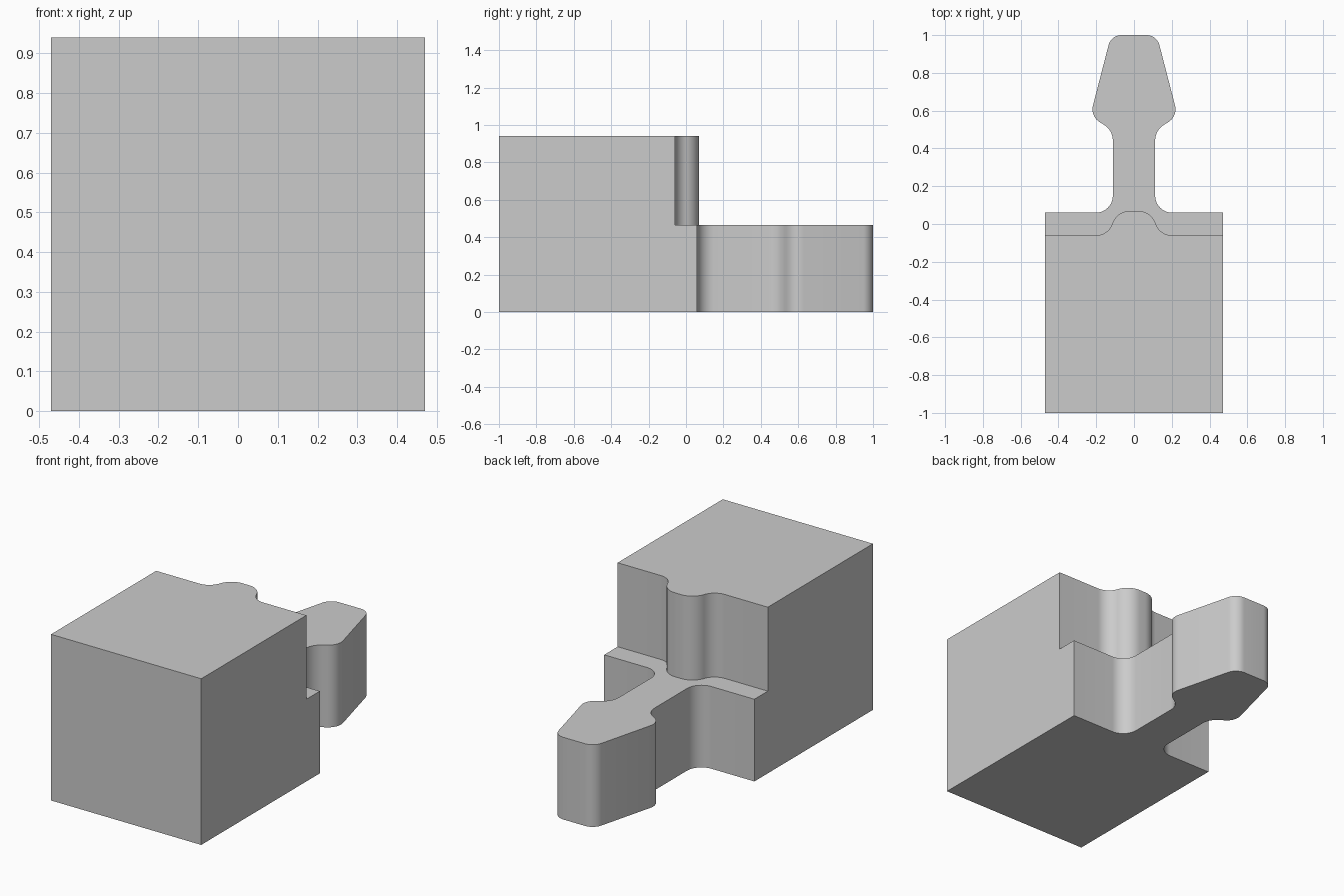
import bpy, bmesh, math
from mathutils import Vector

cube = bpy.data.objects.get("Cube")
if cube:
    bpy.data.objects.remove(cube, do_unlink=True)

GREY = (0.6, 0.6, 0.6, 1.0)
mat = bpy.data.materials.new("plain grey")
mat.use_nodes = True
mat.diffuse_color = GREY
mat.node_tree.nodes["Principled BSDF"].inputs["Base Color"].default_value = GREY


def fillet(a, corner, b, radius, steps=10):
    """Arc of the given radius tangent to both edges at a corner."""
    u, v = (a - corner).normalized(), (b - corner).normalized()
    half = u.angle(v) / 2
    centre = corner + (u + v).normalized() * (radius / math.sin(half))
    start = corner + u * (radius / math.tan(half)) - centre
    end = corner + v * (radius / math.tan(half)) - centre
    sweep = start.angle(end)
    return [centre + (start * math.sin((1 - i / steps) * sweep)
                      + end * math.sin(i / steps * sweep)) / math.sin(sweep)
            for i in range(steps + 1)]


def symmetric_prism(name, half_outline, z0, z1):
    """Extrude a half outline of (x, y, corner radius), mirrored across x."""
    corners = [Vector(p[:2]) for p in half_outline]
    right = []
    for i, (x, y, r) in enumerate(half_outline):
        if r:
            after = corners[i + 1] if i + 1 < len(corners) else Vector((-x, y))
            right += fillet(corners[i - 1], corners[i], after, r)
        else:
            right.append(corners[i])
    outline = right + [Vector((-p.x, p.y)) for p in reversed(right)]
    bm = bmesh.new()
    base = bm.faces.new([bm.verts.new((p.x, p.y, z0)) for p in outline])
    top = bmesh.ops.extrude_face_region(bm, geom=[base])
    bmesh.ops.translate(bm, vec=(0, 0, z1 - z0),
                        verts=[g for g in top["geom"] if isinstance(g, bmesh.types.BMVert)])
    bmesh.ops.recalc_face_normals(bm, faces=bm.faces)
    mesh = bpy.data.meshes.new(name)
    bm.to_mesh(mesh)
    bm.free()
    mesh.materials.append(mat)
    obj = bpy.data.objects.new(name, mesh)
    bpy.context.collection.objects.link(obj)
    return obj


# Lower block with the arrow-shaped connecting tongue at the back
block = symmetric_prism("connector_block", [
    (0.47, -1, 0), (0.47, 0.06, 0), (0.112, 0.06, 0.09),
    (0.112, 0.497, 0.1), (0.232, 0.57, 0.08), (0.121, 1, 0.07)], 0, 0.465)

# Upper block with the shallow rounded bump at the back
upper = symmetric_prism("upper_block", [
    (0.47, -1, 0), (0.47, -0.06, 0), (0.137, -0.06, 0.09),
    (0.09, 0.07, 0.1)], 0.465, 0.94)

# Fuse both into one solid
union = block.modifiers.new("union", "BOOLEAN")
union.operation = "UNION"
union.solver = "EXACT"
union.object = upper
bpy.context.view_layer.objects.active = block
block.select_set(True)
bpy.ops.object.modifier_apply(modifier=union.name)
bpy.data.objects.remove(upper, do_unlink=True)
bpy.ops.object.shade_smooth_by_angle(angle=math.radians(30))
